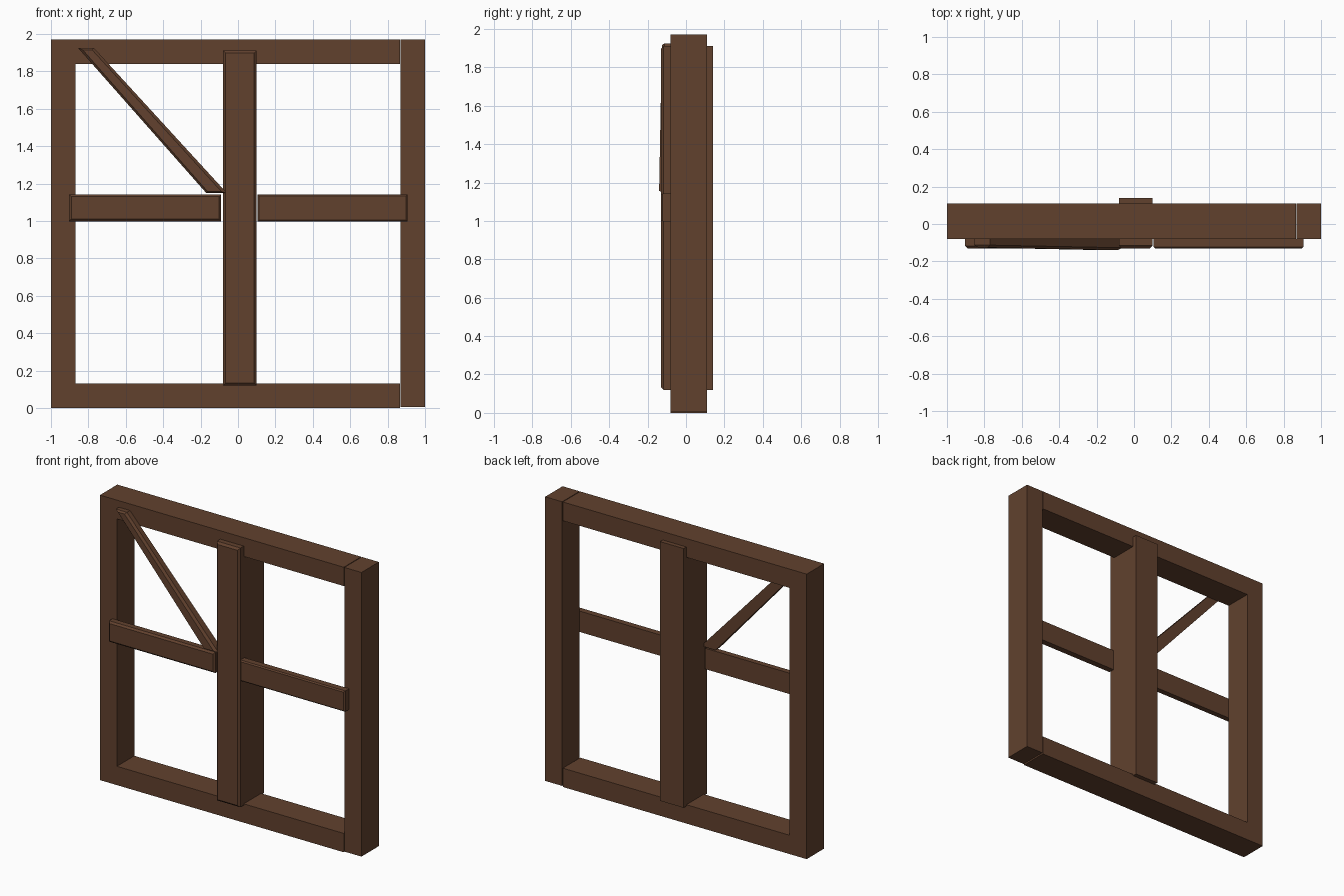
import bpy, bmesh

if "Cube" in bpy.data.objects:
    bpy.data.objects.remove(bpy.data.objects["Cube"])

wood = bpy.data.materials.new("dark brown wood")
wood.diffuse_color = (0.12, 0.053, 0.027, 1)
wood.use_nodes = True
wood.node_tree.nodes["Principled BSDF"].inputs["Base Color"].default_value = wood.diffuse_color


def make_object(name, bm):
    bmesh.ops.recalc_face_normals(bm, faces=bm.faces[:])
    mesh = bpy.data.meshes.new(name)
    bm.to_mesh(mesh)
    bm.free()
    mesh.materials.append(wood)
    bpy.context.collection.objects.link(bpy.data.objects.new(name, mesh))


def loft(name, rings):
    """Closed solid through matching rings of (x, y, z) points."""
    bm = bmesh.new()
    loops = [[bm.verts.new(p) for p in ring] for ring in rings]
    n = len(loops[0])
    for a, b in zip(loops, loops[1:]):
        for i in range(n):
            j = (i + 1) % n
            bm.faces.new((a[i], a[j], b[j], b[i]))
    bm.faces.new(loops[0])
    bm.faces.new(loops[-1])
    make_object(name, bm)


def at_y(outline, y):
    return [(x, y, z) for x, z in outline]


def rect(x0, x1, z0, z1):
    return [(x0, z0), (x1, z0), (x1, z1), (x0, z1)]


def chamfered_beam(name, x0, x1, z0, z1, back, front, c):
    """Beam whose front edges are chamfered by c."""
    outer = rect(x0, x1, z0, z1)
    inner = rect(x0 + c, x1 - c, z0 + c, z1 - c)
    loft(name, [at_y(outer, back), at_y(outer, front + c), at_y(inner, front)])


# Outer frame: a C-shaped piece closed by a separate right post
FRONT, BACK = -0.08, 0.11
c_shape = [(-1, 0), (0.865, 0), (0.865, 0.13), (-0.87, 0.13),
           (-0.87, 1.84), (0.865, 1.84), (0.865, 1.97), (-1, 1.97)]
loft("frame_left_top_bottom", [at_y(c_shape, BACK), at_y(c_shape, FRONT)])
post = rect(0.87, 1.0, 0.006, 1.97)
loft("frame_right_post", [at_y(post, BACK), at_y(post, FRONT)])

# Deep centre post and the two crossbars on the front
chamfered_beam("centre_post", -0.08, 0.10, 0.12, 1.912, 0.14, -0.13, 0.014)
chamfered_beam("left_crossbar", -0.903, -0.09, 0.998, 1.142, -0.08, -0.13, 0.012)
chamfered_beam("right_crossbar", 0.105, 0.906, 0.998, 1.142, -0.08, -0.13, 0.008)

# Diagonal brace, leaning slightly forward at its lower end
outer = [(-0.855, 1.925), (-0.77, 1.925), (-0.06, 1.15), (-0.17, 1.15)]
inner = [(-0.83, 1.915), (-0.78, 1.915), (-0.088, 1.157), (-0.162, 1.157)]
tilt = (0, 0, -0.014, -0.014)
loft("diagonal_brace", [
    at_y(outer, -0.08),
    [(x, -0.113 + t, z) for (x, z), t in zip(outer, tilt)],
    [(x, -0.126 + t, z) for (x, z), t in zip(inner, tilt)],
])
